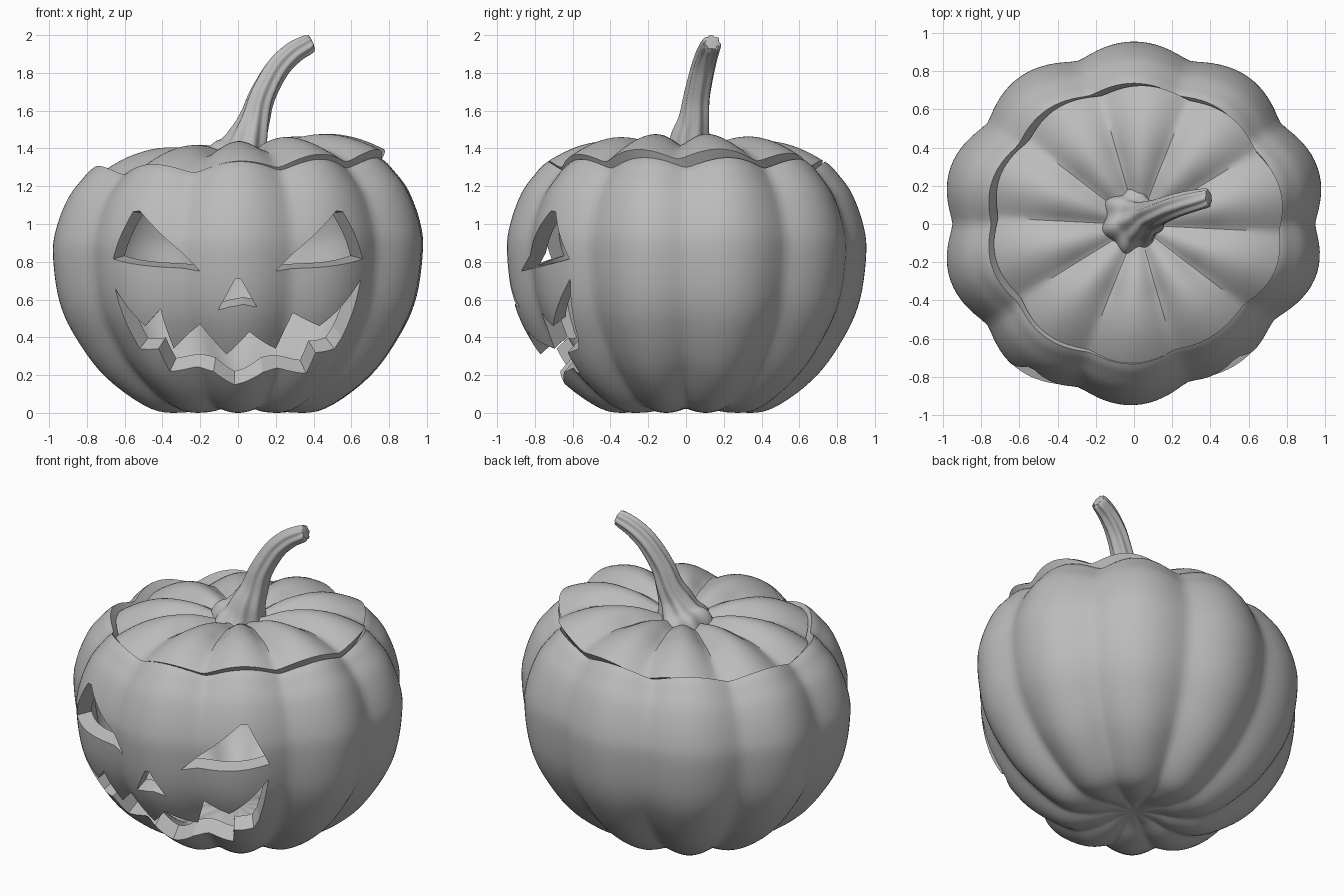
import bpy, bmesh, math
from mathutils import Vector, Matrix
from mathutils.bvhtree import BVHTree

if "Cube" in bpy.data.objects:
    bpy.data.objects.remove(bpy.data.objects["Cube"])

LOBES, SEGMENTS, STEPS = 10, 160, 5
WALL = 0.09

grey = bpy.data.materials.new("plain grey")
grey.use_nodes = True
grey.diffuse_color = (0.5, 0.5, 0.5, 1)
grey.node_tree.nodes["Principled BSDF"].inputs["Base Color"].default_value = (0.5, 0.5, 0.5, 1)


def smooth_path(points):
    """Pass a smooth curve through the points."""
    pts = [Vector(p) for p in points]
    pts = [2 * pts[0] - pts[1]] + pts + [2 * pts[-1] - pts[-2]]
    out = []
    for a, b, c, d in zip(pts, pts[1:], pts[2:], pts[3:]):
        for s in range(STEPS):
            t = s / STEPS
            out.append(0.5 * (2 * b + (c - a) * t + (2 * a - 5 * b + 4 * c - d) * t * t
                              + (3 * b - 3 * c + d - a) * t ** 3))
    return out + [pts[-2]]


def skin(bm, rings):
    """Join a list of closed rings with quads."""
    loops = [[bm.verts.new(p) for p in ring] for ring in rings]
    for low, high in zip(loops, loops[1:]):
        n = len(low)
        for j in range(n):
            k = (j + 1) % n
            bm.faces.new((low[j], low[k], high[k], high[j]))
    return loops


def make_object(name, bm):
    mesh = bpy.data.meshes.new(name)
    bm.to_mesh(mesh)
    mesh.materials.append(grey)
    obj = bpy.data.objects.new(name, mesh)
    bpy.context.collection.objects.link(obj)
    return obj


def select(obj):
    bpy.ops.object.select_all(action="DESELECT")
    obj.select_set(True)
    bpy.context.view_layer.objects.active = obj


def apply_modifiers(obj):
    select(obj)
    for name in [m.name for m in obj.modifiers]:
        bpy.ops.object.modifier_apply(modifier=name)


def shade(obj, angle):
    select(obj)
    bpy.ops.object.shade_smooth_by_angle(angle=math.radians(angle))


def thicken(obj):
    mod = obj.modifiers.new("wall", "SOLIDIFY")
    mod.thickness = WALL
    mod.offset = -1


# Ribbed shell: radius and height from the bottom dent to the top dent
lower = [(0, 0.05), (0.13, 0.035), (0.29, 0.003), (0.48, 0.022), (0.72, 0.185), (0.885, 0.4),
         (0.975, 0.6), (1.01, 0.85), (0.992, 1.0), (0.93, 1.16), (0.855, 1.26), (0.78, 1.33)]
upper = [(0.62, 1.405), (0.46, 1.435), (0.29, 1.42), (0.12, 1.365), (0, 1.35)]
profile = smooth_path(lower + upper)
rim = (len(lower) - 1) * STEPS
SOFT = 0.13


def crease(a):
    """Softened valley between lobes: one in the valley, zero on the lobe."""
    s = math.sin(LOBES / 2 * a)
    return 1 - (math.hypot(s, SOFT) - SOFT) / (math.hypot(1, SOFT) - SOFT)


def ribbed_rings(first, last, fade_radius):
    rings = []
    for i in range(first, last + 1):
        p = profile[i]
        t = (profile[min(i + 1, len(profile) - 1)] - profile[max(i - 1, 0)]).normalized()
        fade = min(1, p.x / fade_radius) ** 1.3
        ring = []
        for j in range(SEGMENTS):
            a = math.tau * j / SEGMENTS
            dent = 0.06 * fade * crease(a)
            # one lobe beside the face is flatter than the rest
            flat = 1 - 0.06 * max(0, math.cos(a + math.radians(50))) ** 8
            r, z = (p.x - t.y * dent) * flat, p.y + t.x * dent
            x = r * math.cos(a)
            # the pumpkin leans, so its right shoulder sits lower
            ring.append((x, 0.945 * r * math.sin(a), z * (1 + 0.022 * x)))
        rings.append(ring)
    return rings


def shell(first, last, fade_radius):
    bm = bmesh.new()
    skin(bm, ribbed_rings(first, last, fade_radius))
    bmesh.ops.remove_doubles(bm, verts=bm.verts, dist=0.0005)
    return bm


# Hollow body
bm = shell(0, rim, 0.7)
surface = BVHTree.FromBMesh(bm)
body = make_object("pumpkin_body", bm)
thicken(body)

# Carved face outlines, seen from the front
eye = [(0.52, 1.07), (0.555, 1.065), (0.66, 0.815), (0.2, 0.75)]
nose = [(0.015, 0.71), (-0.015, 0.71), (-0.105, 0.545), (-0.05, 0.56), (0.03, 0.575), (0.1, 0.56)]
mouth = [(-0.65, 0.66), (-0.49, 0.46), (-0.41, 0.55), (-0.34, 0.34), (-0.2, 0.47),
         (-0.06, 0.31), (0.06, 0.43), (0.2, 0.34), (0.29, 0.53), (0.43, 0.46), (0.65, 0.71),
         (0.55, 0.4), (0.51, 0.34), (0.41, 0.32), (0.36, 0.21), (0.13, 0.215), (-0.02, 0.15),
         (-0.13, 0.22), (-0.36, 0.22), (-0.42, 0.34), (-0.52, 0.34)]
apex = Vector((0, 0, 1.0))


def carve(name, outline):
    """Cut through the wall with a wedge that narrows towards the middle."""
    rays = []
    for x, z in outline:
        hit = surface.ray_cast(Vector((x, -3, z)), Vector((0, 1, 0)))[0]
        ray = hit - apex
        rays.append(ray / abs(ray.y))
    cut = bmesh.new()
    loops = skin(cut, [[apex + ray * depth for ray in rays] for depth in (0.3, 1.3)])
    for loop in loops:
        cut.faces.new(loop)
    bmesh.ops.triangulate(cut, faces=[f for f in cut.faces if len(f.verts) > 4])
    bmesh.ops.recalc_face_normals(cut, faces=cut.faces)
    cutter = make_object(name, cut)
    cutter.hide_render = True
    mod = body.modifiers.new(name, "BOOLEAN")
    mod.operation = "DIFFERENCE"
    mod.solver = "EXACT"
    mod.object = cutter
    return cutter


cutters = [carve("left_eye_cutter", eye),
           carve("right_eye_cutter", [(-x, z) for x, z in eye]),
           carve("nose_cutter", nose),
           carve("mouth_cutter", mouth)]
apply_modifiers(body)
for cutter in cutters:
    bpy.data.objects.remove(cutter)
shade(body, 35)

# Loose lid, turned and tipped up on its left side
bm = shell(rim, len(profile) - 1, 0.4)
pivot = Vector((0, 0, 1.33))
place = (Matrix.Translation(pivot + Vector((0.022, -0.005, 0.004)))
         @ Matrix.Rotation(-0.055, 4, "Y") @ Matrix.Rotation(-0.05, 4, "Z")
         @ Matrix.Diagonal((0.99, 0.99, 1, 1)) @ Matrix.Translation(-pivot))
bm.transform(place)
lid = make_object("pumpkin_lid", bm)
thicken(lid)
apply_modifiers(lid)
shade(lid, 35)

# Curved, fluted stem: centre line with radius
stem_path = [(0.01, 0.02, 1.3, 0.18), (0.015, 0.02, 1.35, 0.17), (0.035, 0.02, 1.4, 0.125),
             (0.06, 0.025, 1.47, 0.098), (0.09, 0.045, 1.56, 0.077), (0.128, 0.06, 1.68, 0.066),
             (0.205, 0.09, 1.82, 0.06), (0.29, 0.115, 1.905, 0.055), (0.375, 0.135, 1.952, 0.048),
             (0.392, 0.138, 1.96, 0.036)]
path = smooth_path(stem_path)
rings = []
for i, p in enumerate(path):
    tangent = (path[min(i + 1, len(path) - 1)] - path[max(i - 1, 0)]).xyz.normalized()
    side = Vector((0, 1, 0)).cross(tangent).normalized()
    other = tangent.cross(side)
    ring = []
    for j in range(56):
        a = math.tau * j / 56
        r = p.w * (1 + 0.09 * math.cos(7 * (a + 0.03 * i)))
        ring.append(p.xyz + r * (math.cos(a) * side + math.sin(a) * other))
    rings.append(ring)
bm = bmesh.new()
loops = skin(bm, rings)
bm.faces.new(loops[-1])
bm.faces.new(reversed(loops[0]))
stem = make_object("stem", bm)
shade(stem, 45)
